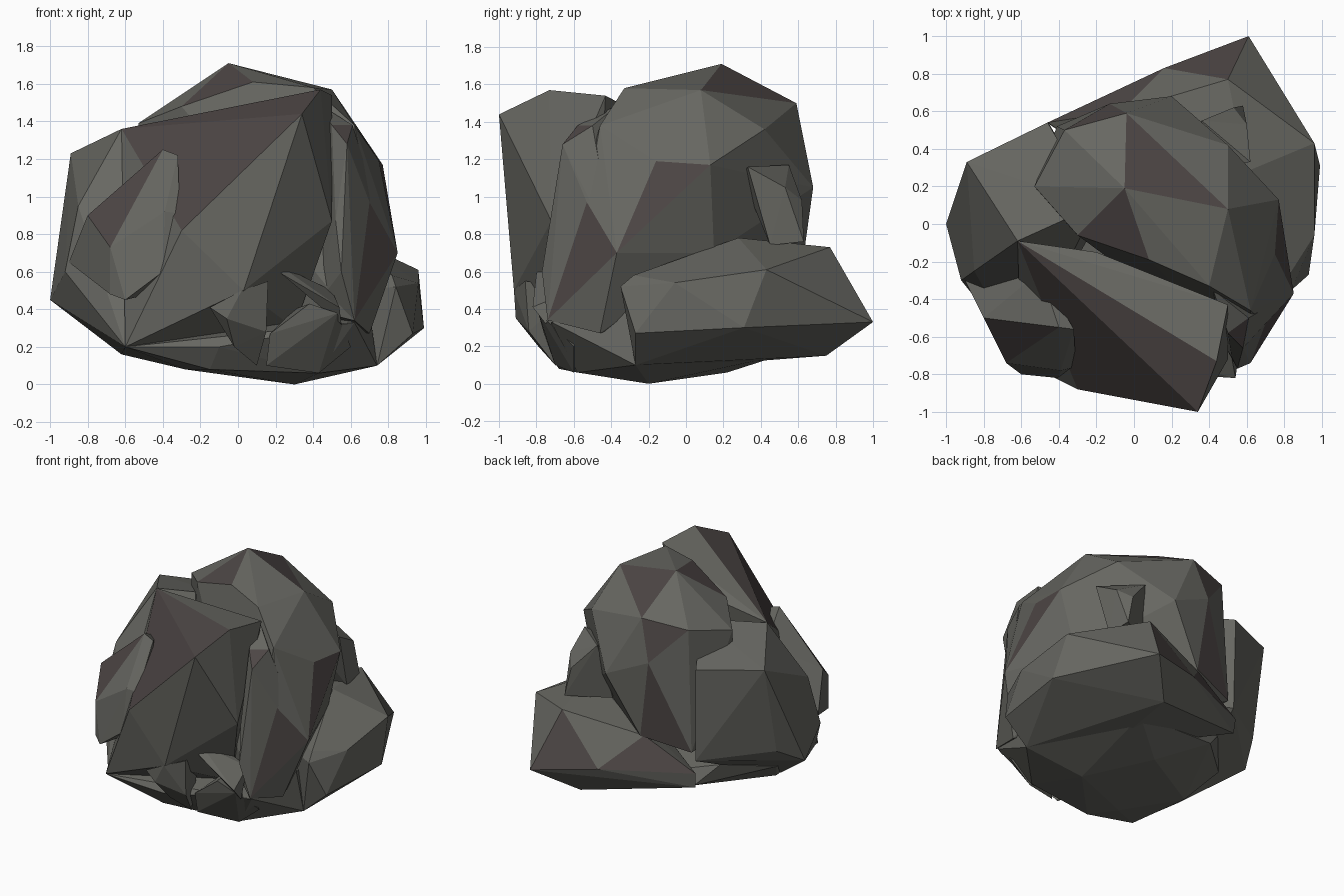
import bpy, bmesh
from mathutils import Vector


def material(name, col):
    m = bpy.data.materials.new(name)
    m.diffuse_color = (*col, 1)
    return m


grey = material("grey stone", (0.135, 0.135, 0.12))
brown = material("brown stone", (0.075, 0.062, 0.06))


def boulder(name, pts, veins=()):
    """Faceted lump: convex hull of its corners; the facets nearest the vein spots are brown."""
    bm = bmesh.new()
    for p in pts:
        bm.verts.new(p)
    bmesh.ops.convex_hull(bm, input=bm.verts)
    bmesh.ops.delete(bm, geom=[v for v in bm.verts if not v.link_faces], context='VERTS')
    bmesh.ops.recalc_face_normals(bm, faces=bm.faces)
    for spot in veins:
        s = Vector(spot)
        min(bm.faces, key=lambda f: (f.calc_center_median() - s).length).material_index = 1
    me = bpy.data.meshes.new(name)
    bm.to_mesh(me)
    bm.free()
    me.materials.append(grey)
    me.materials.append(brown)
    ob = bpy.data.objects.new(name, me)
    bpy.context.collection.objects.link(ob)
    return ob


# tall central rock
boulder("core_rock", [
    (-.05, .19, 1.71), (.08, -.19, 1.61), (-.3, -.06, 1.48), (-.53, .2, 1.39),
    (-.37, .5, 1.46), (-.04, .59, 1.5), (.5, .08, 1.57), (.4, -.33, 1.58),
    (.5, .42, 1.36), (-.13, .64, 1.2), (.2, .68, 1.05), (.77, .13, 1.17),
    (.75, -.16, 1.19), (.62, -.46, 1.38), (.7, -.53, .97), (.85, -.37, .7), (.65, .15, .7),
    (-.41, .52, .55), (-.05, .62, .62), (-.45, .1, .6), (.62, -.74, .34), (.7, -.46, .27)],
    [(.14, .29, 1.59), (-.09, -.02, 1.6), (.79, -.13, 1.02), (.72, -.54, .67),
     (-.18, .58, 1.39), (-.2, .6, .79)])

# rock filling the right side between slab and core
boulder("right_rock", [
    (.61, -.5, 1.38), (.5, -.58, 1.38), (.58, -.66, 1.28), (.7, -.53, .97),
    (.82, -.38, .7), (.62, -.74, .34), (.55, -.77, .6), (.52, -.71, .87),
    (.42, -.35, 1.5), (.4, -.5, .4)],
    [(.57, -.58, 1.34)])

# big slab leaning on the front
boulder("front_slab", [
    (.34, -1, 1.44), (.44, -.73, 1.57), (.5, -.43, 1.54), (-.62, -.09, 1.36),
    (-.3, -.88, .82), (.03, -.92, .5), (.5, -.72, .87), (-.6, -.73, .2),
    (-.2, -.15, 1.38), (.3, -.5, .3), (-.5, -.2, .3)],
    [(-.19, -.66, 1.21), (.05, -.6, 1.46)])

# left shoulder
boulder("left_rock", [
    (-.89, .33, 1.23), (-.62, -.09, 1.36), (-.46, .54, 1.2), (-.92, -.3, .6),
    (-1, 0, .45), (-.9, .2, .57), (-.45, .53, .5), (-.73, -.5, .32),
    (-.62, -.25, .16), (-.6, -.7, .2), (-.2, 0, .7), (-.2, .1, 1.35), (-.85, -.25, .95)])

# small rock on the left of the front
boulder("left_knob", [
    (-.8, -.5, .9), (-.4, -.55, 1.25), (-.32, -.56, 1.22), (-.39, -.78, .92),
    (-.31, -.76, .91), (-.68, -.74, .73), (-.4, -.82, .6), (-.6, -.8, .45),
    (-.68, -.74, .48), (-.85, -.4, .63), (-.9, -.3, .65), (-.5, -.25, 1.1), (-.4, -.4, .5)],
    [(-.63, -.6, .96)])

# low wedge along the back
boulder("back_wedge", [
    (.61, 1, .33), (.96, .43, .61), (.99, .31, .3), (.93, -.27, .27), (.74, -.27, .1),
    (.96, -.06, .54), (.84, -.35, .52), (.82, -.28, .58), (.5, .77, .73), (.6, .28, .78),
    (.16, .83, .39), (-.46, .54, .41), (-.45, .53, .3), (.36, .75, .15), (-.07, .6, .62),
    (.3, .1, .1)],
    [(.42, .87, .48), (-.12, .66, .47)])

# small lump above the wedge
boulder("side_knob", [
    (.36, .55, 1.17), (.53, .62, .98), (.6, .53, 1.05), (.62, .33, 1.16),
    (.58, .63, .76), (.6, .45, .74), (.3, .45, .75), (.4, .3, 1.1)])

# bottom of the pile
boulder("base_rock", [
    (.3, -.2, 0), (.43, -.58, .06), (-.15, -.68, .08), (-.28, -.5, .08), (-.62, -.2, .16),
    (-.6, -.73, .2), (0, .22, .06), (.74, -.27, .1), (-.35, .4, .24), (.36, .5, .15),
    (-.76, 0, .34), (.62, -.72, .33), (-.1, -.76, .2), (.7, -.3, .4), (-.5, .3, .4)])

# broken pieces low on the front
boulder("front_chip", [
    (-.15, -.89, .41), (.02, -.92, .5), (.16, -.86, .55), (.15, -.84, .28), (-.06, -.91, .35),
    (-.02, -.79, .2), (.1, -.7, .1), (.1, -.6, .5), (-.05, -.6, .3)])
boulder("front_shard", [
    (.21, -.74, .64), (.23, -.8, .59), (.54, -.82, .41), (.55, -.75, .32),
    (.5, -.6, .5), (.25, -.6, .6)])
boulder("front_block", [
    (.38, -.79, .43), (.53, -.79, .38), (.17, -.76, .27), (.15, -.7, .1),
    (.43, -.6, .06), (.6, -.6, .2), (.3, -.5, .4)])
